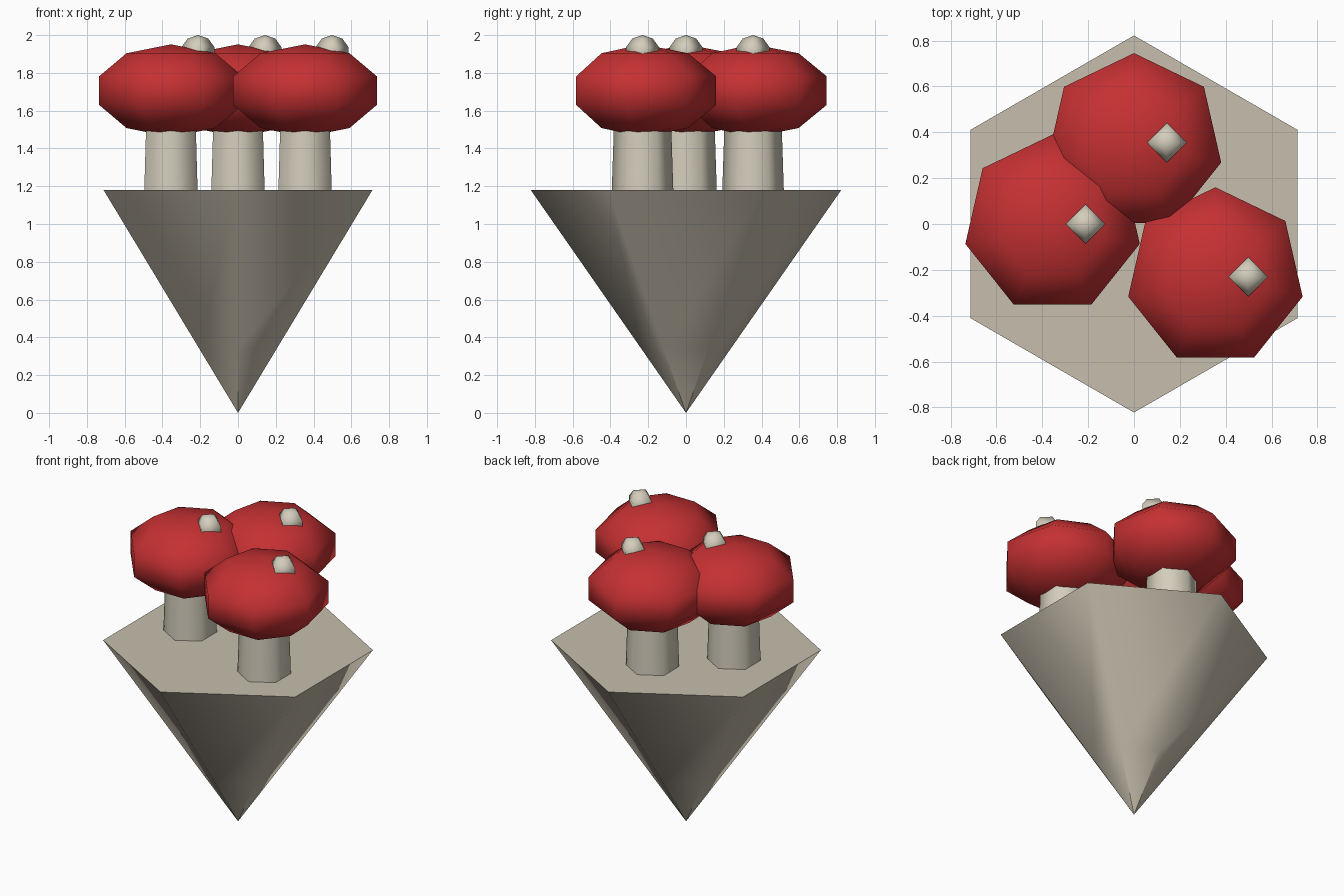
import bpy
import bmesh
from math import sin, cos, pi, tau

old = bpy.data.objects.get("Cube")
if old:
    bpy.data.objects.remove(old, do_unlink=True)


def material(name, rgb):
    mat = bpy.data.materials.new(name)
    mat.use_nodes = True
    mat.diffuse_color = (*rgb, 1)
    mat.node_tree.nodes["Principled BSDF"].inputs["Base Color"].default_value = (*rgb, 1)
    return mat


STONE = material("warm stone", (0.57, 0.52, 0.42))
CREAM = material("pale cream", (0.65, 0.61, 0.50))
RED = material("mushroom red", (0.56, 0.03, 0.032))


def lathe(name, profile, sides, mat, location=(0, 0, 0), sharp_below=None):
    """Spin a bottom-to-top (radius, height) profile; zero radius makes a pole."""
    bm = bmesh.new()
    rings = []
    for r, z in profile:
        angles = [pi / 2 + tau * i / sides for i in range(sides)] if r else [0]
        rings.append([bm.verts.new((r * cos(a), r * sin(a), z)) for a in angles])
    for low, high in zip(rings, rings[1:]):
        for i in range(sides):
            j = (i + 1) % sides
            corners = [low[i % len(low)], low[j % len(low)],
                       high[j % len(high)], high[i % len(high)]]
            bm.faces.new(list(dict.fromkeys(corners))).smooth = True
    # Close open ends with flat, crisp lids
    for ring, flip in ((rings[0], True), (rings[-1], False)):
        if len(ring) > 1:
            lid = bm.faces.new(ring[::-1] if flip else ring)
            for edge in lid.edges:
                edge.smooth = False
    # Crisp ridges near the tip
    if sharp_below is not None:
        for edge in bm.edges:
            a, b = (v.co.z for v in edge.verts)
            if a != b and max(a, b) <= sharp_below:
                edge.smooth = False
    mesh = bpy.data.meshes.new(name)
    bm.to_mesh(mesh)
    bm.free()
    mesh.materials.append(mat)
    obj = bpy.data.objects.new(name, mesh)
    obj.location = location
    bpy.context.collection.objects.link(obj)
    return obj


def ball(radius, half_height, bands=5):
    """Profile of a squashed sphere with a pole at each end."""
    steps = [pi * k / bands for k in range(bands + 1)]
    return [(0 if k in (0, bands) else radius * sin(t), -half_height * cos(t))
            for k, t in enumerate(steps)]


# Inverted six-sided rock
TOP, TIP, RADIUS = 1.18, 0.345, 0.822
lathe("rock_base", [(0, 0), (RADIUS * TIP / TOP, TIP), (RADIUS, TOP)],
      6, STONE, sharp_below=TIP + 0.01)

# Three mushrooms: stem, cap and one spot each
spots = {"back": (0, 0.355), "left": (0.355, -0.23), "right": (-0.355, 0)}
for side, (x, y) in spots.items():
    lathe(side + "_stem", [(0.163, 1.175), (0.149, 1.6)], 6, CREAM, (x, y, 0))
    lathe(side + "_cap", ball(0.41, 0.245), 7, RED, (x, y, 1.706))
    lathe(side + "_spot", ball(0.091, 0.091), 4, CREAM, (x + 0.143, y, 1.909))
